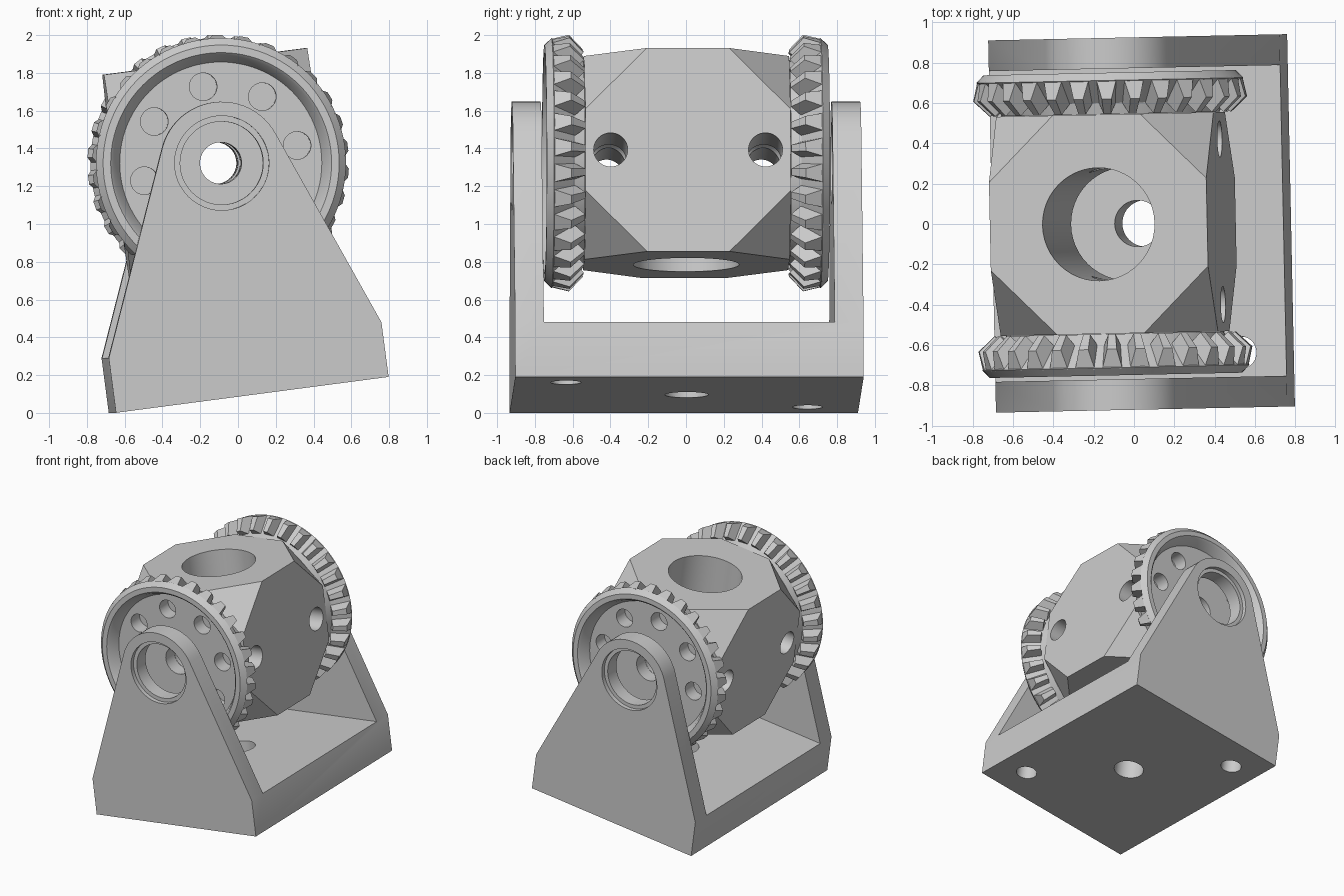
import bpy, bmesh, math
from itertools import product
from mathutils import Matrix, Vector

if "Cube" in bpy.data.objects:
    bpy.data.objects.remove(bpy.data.objects["Cube"])

grey = bpy.data.materials.new("plain grey")
grey.use_nodes = True
COLOUR = (0.6, 0.6, 0.6, 1)
grey.diffuse_color = COLOUR
grey.node_tree.nodes["Principled BSDF"].inputs["Base Color"].default_value = COLOUR

# Everything is built around the axle centre, then tilted into place
PLACE = (Matrix.Translation((-0.105, 0, 1.3225))
         @ Matrix.Rotation(math.radians(1.2), 4, 'Z')
         @ Matrix.Rotation(math.radians(-7.5), 4, 'Y'))
TURN = {'X': Matrix.Rotation(math.pi / 2, 4, 'Y'),
        'Y': Matrix.Rotation(math.pi / 2, 4, 'X'),
        'Z': Matrix.Identity(4)}


def make(name, bm):
    bmesh.ops.recalc_face_normals(bm, faces=bm.faces)
    mesh = bpy.data.meshes.new(name)
    bm.to_mesh(mesh)
    bm.free()
    mesh.materials.append(grey)
    obj = bpy.data.objects.new(name, mesh)
    bpy.context.collection.objects.link(obj)
    return obj


def select(obj):
    bpy.ops.object.select_all(action='DESELECT')
    obj.select_set(True)
    bpy.context.view_layer.objects.active = obj


def cut(obj, cutter):
    mod = obj.modifiers.new("cut", 'BOOLEAN')
    mod.operation = 'DIFFERENCE'
    mod.solver = 'EXACT'
    mod.object = cutter
    select(obj)
    bpy.ops.object.modifier_apply(modifier=mod.name)
    bpy.data.objects.remove(cutter)


def drill(obj, axis, centre, radius, depth):
    bm = bmesh.new()
    bmesh.ops.create_cone(bm, cap_ends=True, segments=48, radius1=radius, radius2=radius,
                          depth=depth, matrix=Matrix.Translation(centre) @ TURN[axis])
    cut(obj, make("drill", bm))


def finish(obj):
    select(obj)
    bpy.ops.object.shade_smooth_by_angle(angle=math.radians(25))
    obj.matrix_world = PLACE


# Bracket: side outline extruded along the axle, then hollowed
HALF, DEPTH, INNER = 0.728, 0.9225, 0.77
BOTTOM, FLOOR, CROWN = -1.2375, -0.9455, 0.325
start = math.atan2(FLOOR, HALF) + math.acos(CROWN / math.hypot(HALF, FLOOR))
outline = [(-HALF, FLOOR), (-HALF, BOTTOM), (HALF, BOTTOM), (HALF, FLOOR)]
for i in range(25):
    a = start + (math.pi - 2 * start) * i / 24
    outline.append((CROWN * math.cos(a), CROWN * math.sin(a)))
bm = bmesh.new()
face = bm.faces.new([bm.verts.new((x, -DEPTH, z)) for x, z in outline])
ext = bmesh.ops.extrude_face_region(bm, geom=[face])
bmesh.ops.translate(bm, vec=(0, 2 * DEPTH, 0),
                    verts=[v for v in ext["geom"] if isinstance(v, bmesh.types.BMVert)])
bracket = make("bracket", bm)
bm = bmesh.new()
bmesh.ops.create_cube(bm, size=2, matrix=Matrix.Translation((0, 0, FLOOR + 2))
                      @ Matrix.Diagonal((2, INNER, 2, 1)))
cut(bracket, make("gap", bm))
# Bearing seats and bolt holes
drill(bracket, 'Y', (0, 0, 0), 0.22, 3)
for side in (-1, 1):
    drill(bracket, 'Y', (0, side * DEPTH, 0), 0.25, 0.07)
    drill(bracket, 'Z', (side * 0.5, side * -0.65, BOTTOM), 0.08, 1)
drill(bracket, 'Z', (0, 0, BOTTOM), 0.115, 1)
finish(bracket)

# Carrier block: cube with its eight corners cut off
SIZE, CORNER = 0.543, 0.325
bm = bmesh.new()
for signs in product((-1, 1), repeat=3):
    for axis in range(3):
        p = Vector(signs) * SIZE
        p[axis] -= signs[axis] * CORNER
        bm.verts.new(p)
bmesh.ops.convex_hull(bm, input=bm.verts)
bmesh.ops.dissolve_limit(bm, angle_limit=0.01, verts=bm.verts, edges=bm.edges)
carrier = make("carrier_block", bm)
drill(carrier, 'Z', (0, 0, 0), 0.28, 2)
drill(carrier, 'Y', (0, 0, 0), 0.11, 2)
for side in (-1, 1):
    drill(carrier, 'X', (0, side * 0.41, 0), 0.09, 2)
finish(carrier)

# Bevel gears: turned blank (radius, distance along axle) plus tapered teeth
BLANK = [(0.11, 0.545), (0.54, 0.545), (0.555, 0.6), (0.662, 0.712), (0.625, 0.75),
         (0.585, 0.75), (0.57, 0.735), (0.535, 0.66), (0.11, 0.66)]
# radius, distance, half width for the tooth: root outer, root inner, tip inner, tip outer
TOOTH = [(0.655, 0.718, 0.05), (0.545, 0.605, 0.043), (0.6, 0.545, 0.018), (0.679, 0.62, 0.024)]
TEETH = 30

for name, side in (("front", -1), ("back", 1)):
    bm = bmesh.new()
    ring = [bm.verts.new((r, side * y, 0)) for r, y in BLANK]
    edges = [bm.edges.new((ring[i - 1], ring[i])) for i in range(len(ring))]
    bmesh.ops.spin(bm, geom=ring + edges, cent=(0, 0, 0), axis=(0, 1, 0),
                   angle=math.tau, steps=96, use_merge=True)
    bmesh.ops.remove_doubles(bm, verts=bm.verts, dist=0.0005)
    blank = make(name + "_gear_blank", bm)
    for i in range(8):
        a = math.radians(5.5 + 45 * i)
        drill(blank, 'Y', (0.415 * math.cos(a), side * 0.6, 0.415 * math.sin(a)), 0.073, 0.4)
    finish(blank)

    bm = bmesh.new()
    for i in range(TEETH):
        spin = Matrix.Rotation(math.tau * i / TEETH, 4, 'Y')
        left, right = [[bm.verts.new(spin @ Vector((r, side * y, s * w))) for r, y, w in TOOTH]
                       for s in (-1, 1)]
        bm.faces.new(left)
        bm.faces.new(right[::-1])
        for k in range(4):
            bm.faces.new((left[k - 1], left[k], right[k], right[k - 1]))
    teeth = make(name + "_gear_teeth", bm)
    teeth.matrix_world = PLACE
